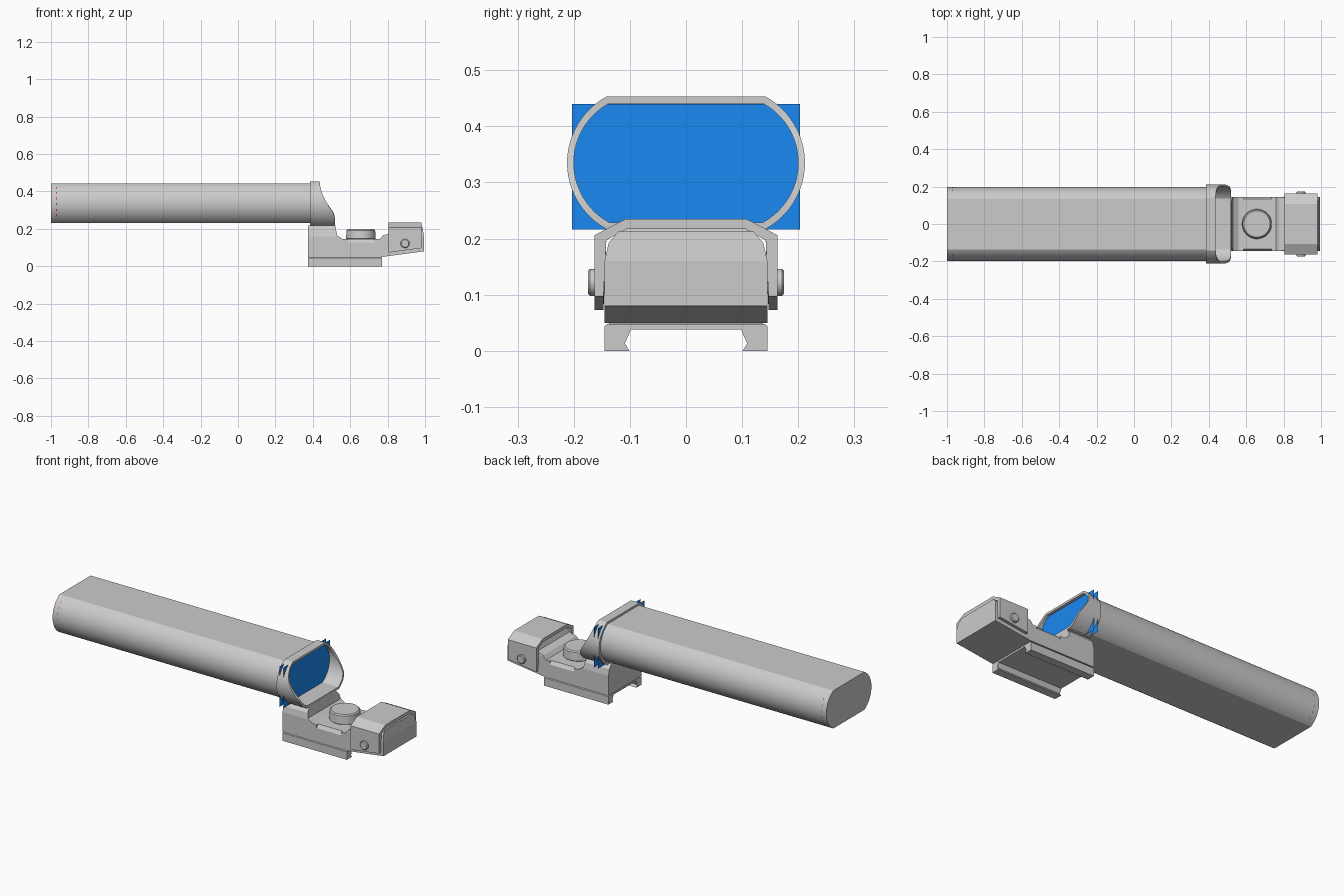
import bpy, bmesh, math
from math import sin, cos, asin, pi
from mathutils import Matrix

if "Cube" in bpy.data.objects:
    bpy.data.objects.remove(bpy.data.objects["Cube"])

def finish(name, bm, smooth=False, mat=None):
    bmesh.ops.recalc_face_normals(bm, faces=bm.faces)
    me = bpy.data.meshes.new(name)
    bm.to_mesh(me)
    bm.free()
    ob = bpy.data.objects.new(name, me)
    bpy.context.collection.objects.link(ob)
    if mat:
        me.materials.append(mat)
    if smooth:
        bpy.ops.object.select_all(action='DESELECT')
        ob.select_set(True)
        bpy.context.view_layer.objects.active = ob
        bpy.ops.object.shade_smooth_by_angle(angle=math.radians(30))
    return ob

def loft(name, a, b, smooth=False):
    """Solid between two matching closed 3D outlines."""
    bm = bmesh.new()
    va, vb = [bm.verts.new(p) for p in a], [bm.verts.new(p) for p in b]
    n = len(a)
    for i in range(n):
        j = (i + 1) % n
        bm.faces.new((va[i], va[j], vb[j], vb[i]))
    bm.faces.new(va)
    bm.faces.new(vb)
    return finish(name, bm, smooth)

def along_x(name, yz, x0, x1, smooth=False):
    return loft(name, [(x0, *p) for p in yz], [(x1, *p) for p in yz], smooth)

def boolean(ob, cutter, op):
    m = ob.modifiers.new("cut", 'BOOLEAN')
    m.operation, m.solver, m.object = op, 'EXACT', cutter
    bpy.context.view_layer.objects.active = ob
    bpy.ops.object.modifier_apply(modifier=m.name)
    bpy.data.objects.remove(cutter)

def cylinder(name, r0, r1, depth, matrix, bevel=0.006):
    bm = bmesh.new()
    bmesh.ops.create_cone(bm, cap_ends=True, segments=40, radius1=r0, radius2=r1,
                          depth=depth, matrix=matrix)
    rim = [e for e in bm.edges if any(len(f.verts) > 4 for f in e.link_faces)]
    bmesh.ops.bevel(bm, geom=rim, offset=bevel, segments=1, affect='EDGES')
    return finish(name, bm, True)

def window_section(half_w, half_flat, h, zc=0.335, n=24):
    """Flat top and bottom with bulging circular sides."""
    s = half_w - half_flat
    r = (h * h + s * s) / (2 * s)
    c, a = half_w - r, asin(h / r)
    right = [(c + r * cos(t), zc + r * sin(t)) for t in
             (-a + 2 * a * i / n for i in range(n + 1))]
    return right + [(-y, z) for y, z in reversed(right)]

def material(name, colour):
    m = bpy.data.materials.new(name)
    m.diffuse_color = colour
    m.use_nodes = True
    m.node_tree.nodes["Principled BSDF"].inputs["Base Color"].default_value = m.diffuse_color
    return m

blue = material("lens_blue", (0.01, 0.25, 0.88, 1))
red = material("reticle_red", (0.8, 0.02, 0.02, 1))

# Long tube behind the lens
along_x("tube", window_section(0.198, 0.136, 0.105, 0.337), -1.0, 0.40, True)

# Hood ring with swept front edge
SWEEP = [(0.215, 0.52), (0.25, 0.518), (0.28, 0.512), (0.31, 0.493), (0.34, 0.474),
         (0.37, 0.458), (0.40, 0.446), (0.43, 0.439), (0.456, 0.436)]
def sweep_x(z):
    for (z0, x0), (z1, x1) in zip(SWEEP, SWEEP[1:]):
        if z <= z1:
            return x0 + (x1 - x0) * (z - z0) / (z1 - z0)
    return SWEEP[-1][1]

bm = bmesh.new()
outer, inner = window_section(0.212, 0.142, 0.118), window_section(0.2, 0.137, 0.106)
rings = []
for sec, front in ((outer, 0), (outer, 1), (inner, 1), (inner, 0)):
    rings.append([bm.verts.new((sweep_x(o[1]) if front else 0.385, y, z))
                  for (y, z), o in zip(sec, outer)])
n = len(outer)
for k in range(4):
    a, b = rings[k], rings[(k + 1) % 4]
    for i in range(n):
        j = (i + 1) % n
        bm.faces.new((a[i], a[j], b[j], b[i]))
finish("hood", bm, True)

# Lens planes whose corners poke out of the hood
for k, x in enumerate((0.397, 0.422)):
    bm = bmesh.new()
    bm.faces.new([bm.verts.new((x, y, z)) for y, z in
                  ((-0.203, 0.216), (0.203, 0.216), (0.203, 0.44), (-0.203, 0.44))])
    finish(f"lens_{k}", bm, mat=blue)

# Thin reticle dashes near the far end of the tube
bm = bmesh.new()
side = window_section(0.1985, 0.1365, 0.1055, 0.337)
for off in (0, 25):
    for i in range(3, 21, 3):
        (y0, z0), (y1, z1) = side[off + i], side[off + i + 1]
        bm.faces.new([bm.verts.new(p) for p in ((-0.972, y0, z0), (-0.969, y0, z0),
                                                (-0.969, y1, z1), (-0.972, y1, z1))])
finish("reticle_dashes", bm, mat=red)

# Main body: side profile trimmed by a chamfered cross-section
side = [(0.375, 0.05), (0.77, 0.05), (0.995, 0.08), (0.995, 0.16), (0.985, 0.213),
        (0.83, 0.213), (0.815, 0.177), (0.775, 0.165), (0.758, 0.145), (0.56, 0.145),
        (0.53, 0.165), (0.52, 0.217), (0.375, 0.217)]
body = loft("body", [(x, -0.2, z) for x, z in side], [(x, 0.2, z) for x, z in side])
chamfer = [(-0.145, 0), (0.145, 0), (0.145, 0.16), (0.138, 0.192), (0.115, 0.219),
           (-0.115, 0.219), (-0.138, 0.192), (-0.145, 0.16)]
boolean(body, along_x("trim", chamfer, 0.3, 1.1), 'INTERSECT')
for s in (-1, 1):
    notch = [(s * 0.132, 0.16), (s * 0.132, 0.146), (s * 0.146, 0.125), (s * 0.17, 0.125),
             (s * 0.17, 0.16)]
    boolean(body, along_x("notch", notch, 0.585, 0.735), 'DIFFERENCE')

# Rail clamp under the body, with a narrow seam strip
half = [(0.098, 0.038), (0.109, 0.013), (0.101, 0), (0.145, 0), (0.145, 0.044), (0.14, 0.048)]
along_x("rail_clamp", half + [(-y, z) for y, z in reversed(half)], 0.375, 0.77)
along_x("seam_strip", [(-0.137, 0.046), (0.137, 0.046), (0.137, 0.053), (-0.137, 0.053)],
        0.38, 0.765)

# Adjustment dial on the deck
cylinder("dial", 0.08, 0.076, 0.057, Matrix.Translation((0.657, 0, 0.17)))

# Folded cover over the end of the body, lower edge sloping up
def cover_outline(x, bottom):
    h = [(0.147, bottom), (0.163, bottom), (0.163, 0.206), (0.108, 0.235)]
    i = [(0.147, bottom), (0.142, 0.197), (0.106, 0.217)]
    right = i[::-1][:2] + h
    return [(x, y, z) for y, z in right] + [(x, -y, z) for y, z in reversed(right)]
loft("cover", cover_outline(0.805, 0.073), cover_outline(0.98, 0.097))

# Cover screws
for s in (-1, 1):
    cylinder("cover_screw", 0.024, 0.024, 0.03,
             Matrix.Translation((0.893, s * 0.16, 0.122)) @ Matrix.Rotation(pi / 2, 4, 'X'), 0.004)
